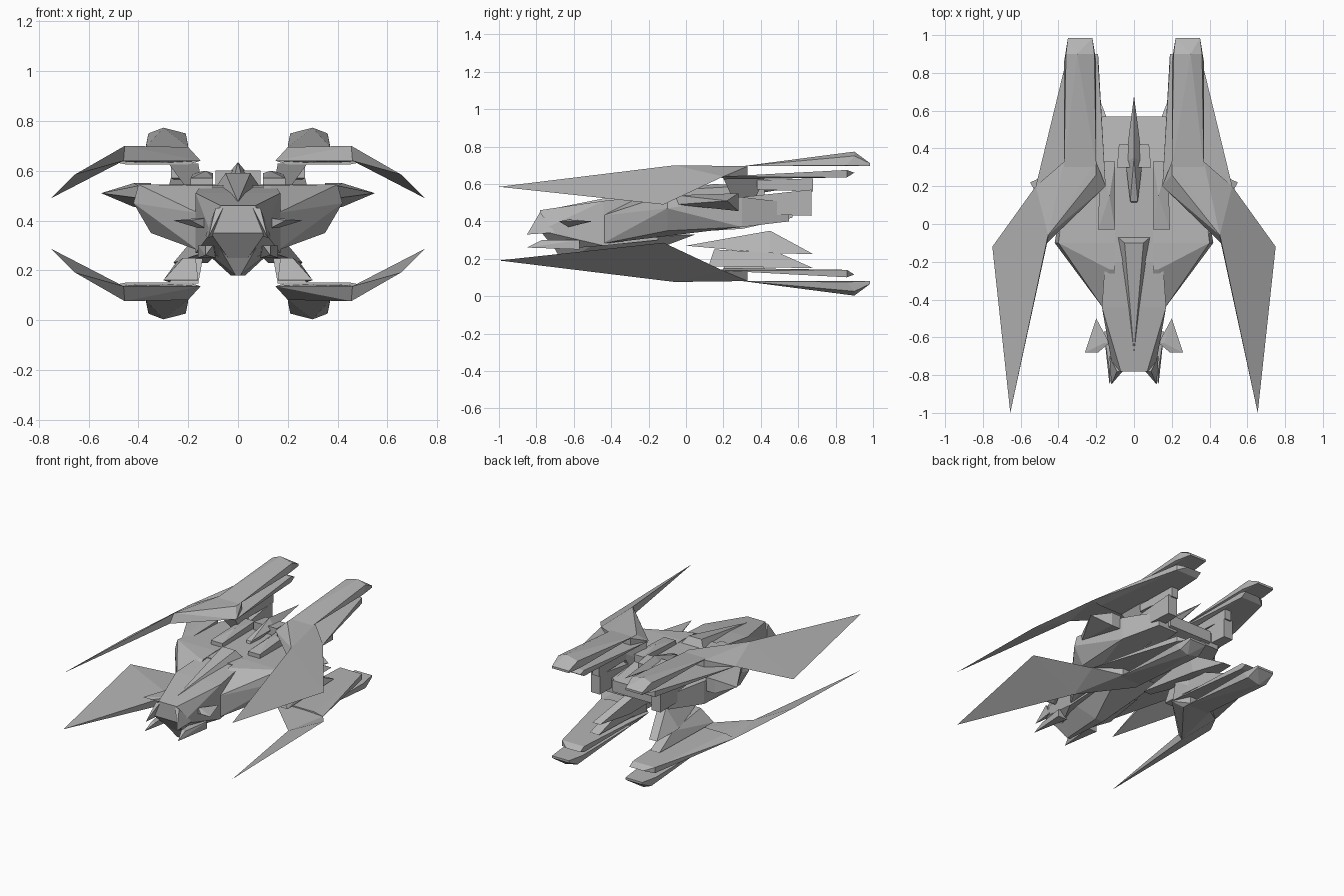
import bpy
import bmesh

# Remove the default object
default_cube = bpy.data.objects.get("Cube")
if default_cube:
    bpy.data.objects.remove(default_cube, do_unlink=True)

# Single hull colour
hull_grey = bpy.data.materials.new("hull_grey")
hull_grey.use_nodes = True
grey = 0.46
colour = (grey, grey, grey, 1)
hull_grey.diffuse_color = colour
shader = next(n for n in hull_grey.node_tree.nodes if n.type == "BSDF_PRINCIPLED")
shader.inputs["Base Color"].default_value = colour

WING_SPACING = 0.776  # height of an upper wing point plus its lower twin


def point(x, y, z):
    """A single corner."""
    return [(x, y, z)]


def edge(y, inner, outer, z):
    """A crosswise edge between two distances from the centre line."""
    return [(inner, y, z), (outer, y, z)]


def section(y, inner, outer, low, high):
    """A rectangular cross-section facing along the ship."""
    return edge(y, inner, outer, low) + edge(y, inner, outer, high)


def solid(name, points):
    """Faceted convex solid wrapped around a few corner points."""
    bm = bmesh.new()
    for corner in points:
        bm.verts.new(corner)
    bmesh.ops.remove_doubles(bm, verts=bm.verts, dist=0.001)
    result = bmesh.ops.convex_hull(bm, input=bm.verts)
    unused = [g for g in result["geom_interior"] if isinstance(g, bmesh.types.BMVert)]
    bmesh.ops.delete(bm, geom=unused, context="VERTS")
    bmesh.ops.dissolve_limit(bm, angle_limit=0.01, verts=bm.verts, edges=bm.edges)
    bmesh.ops.recalc_face_normals(bm, faces=bm.faces)
    mesh = bpy.data.meshes.new(name)
    bm.to_mesh(mesh)
    bm.free()
    mesh.materials.append(hull_grey)
    obj = bpy.data.objects.new(name, mesh)
    bpy.context.scene.collection.objects.link(obj)


def mirrored(points):
    return [(-x, y, z) for x, y, z in points]


def centre(name, points):
    """Solid on the centre line; points are given for the left half."""
    solid(name, points + mirrored(points))


def pair(name, points):
    """Left and right copies of a part."""
    solid("left_" + name, points)
    solid("right_" + name, mirrored(points))


def quad(name, points):
    """Upper and lower copies of a left and right pair."""
    pair("upper_" + name, points)
    pair("lower_" + name, [(x, y, WING_SPACING - z) for x, y, z in points])


# Corners shared by the wing parts
elbow = point(x=.455, y=-.06, z=.7)
elbow_base = point(x=.46, y=-.1, z=.64)
heel = point(x=.52, y=.2, z=.64)
armpit = point(x=.15, y=.2, z=.64)

# Forward swept blades
blade_tip = point(x=.655, y=-1, z=.585)
blade_corner = point(x=.75, y=-.12, z=.49)
quad("wing_blade", blade_tip + blade_corner + elbow + elbow_base + heel)

# Wing roots, which fold over the blades, and the tails behind them
quad("wing_root", elbow + elbow_base + heel + armpit
     + point(x=.2, y=.26, z=.695)
     + section(y=.33, inner=.2, outer=.37, low=.63, high=.695))
quad("wing_tail", heel + armpit
     + edge(y=.2, inner=.2, outer=.45, z=.625)
     + section(y=.86, inner=.19, outer=.36, low=.635, high=.675)
     + edge(y=.9, inner=.19, outer=.3, z=.66))

# Tapered thrusters on the outer faces of the wings
quad("wing_thruster",
     edge(y=.3, inner=.2, outer=.37, z=.695)
     + edge(y=.86, inner=.2, outer=.37, z=.7)
     + edge(y=.9, inner=.21, outer=.36, z=.75)
     + point(x=.3, y=.9, z=.773)
     + section(y=.985, inner=.22, outer=.35, low=.695, high=.71))

# Nose, lower wedge and cockpit ridge
centre("nose",
       edge(y=-.78, inner=0, outer=.07, z=.46)
       + edge(y=-.78, inner=0, outer=.11, z=.35)
       + edge(y=-.7, inner=0, outer=.04, z=.25)
       + section(y=-.44, inner=0, outer=.17, low=.27, high=.51)
       + section(y=-.15, inner=0, outer=.15, low=.3, high=.54))
centre("keel",
       edge(y=-.74, inner=0, outer=.09, z=.32)
       + point(x=.01, y=-.66, z=.18)
       + point(x=.03, y=-.35, z=.18)
       + edge(y=-.45, inner=0, outer=.16, z=.3)
       + edge(y=.05, inner=0, outer=.15, z=.33))
centre("cockpit_ridge",
       point(x=0, y=-.68, z=.475)
       + edge(y=-.1, inner=0, outer=.05, z=.59)
       + edge(y=-.07, inner=0, outer=.085, z=.54)
       + edge(y=-.4, inner=0, outer=.04, z=.5))

# Broad shoulders and winglets
pair("shoulder",
     section(y=-.45, inner=.1, outer=.16, low=.28, high=.43)
     + edge(y=-.24, inner=.1, outer=.13, z=.54)
     + edge(y=-.1, inner=.1, outer=.4, z=.545)
     + point(x=.42, y=-.1, z=.47)
     + edge(y=-.1, inner=.15, outer=.35, z=.35)
     + section(y=.3, inner=.1, outer=.35, low=.37, high=.53)
     + section(y=.55, inner=.1, outer=.25, low=.4, high=.5))
pair("winglet",
     point(x=.55, y=.22, z=.51)
     + section(y=-.05, inner=.35, outer=.4, low=.49, high=.54)
     + section(y=.28, inner=.35, outer=.42, low=.455, high=.55))

# Rear deck and the details on top of it
centre("rear_deck",
       section(y=-.2, inner=0, outer=.12, low=.33, high=.54)
       + section(y=.3, inner=0, outer=.17, low=.36, high=.545)
       + section(y=.57, inner=0, outer=.17, low=.42, high=.5))
centre("tail_fin",
       point(x=0, y=.68, z=.6)
       + point(x=0, y=.35, z=.635)
       + point(x=.045, y=.33, z=.58)
       + point(x=0, y=.1, z=.5)
       + point(x=.02, y=.12, z=.56))
centre("deck_block",
       section(y=.3, inner=0, outer=.09, low=.52, high=.6)
       + section(y=.42, inner=0, outer=.08, low=.52, high=.59))
pair("deck_pod",
     section(y=-.03, inner=.1, outer=.19, low=.53, high=.57)
     + point(x=.13, y=.15, z=.6)
     + section(y=.33, inner=.1, outer=.18, low=.53, high=.59))

# Engine blocks between the wings
pair("upper_engine",
     section(y=.38, inner=.19, outer=.27, low=.57, high=.62)
     + section(y=.68, inner=.2, outer=.25, low=.56, high=.63))
pair("middle_engine",
     section(y=.3, inner=.18, outer=.28, low=.44, high=.53)
     + section(y=.67, inner=.2, outer=.27, low=.43, high=.57))
pair("lower_engine",
     edge(y=0, inner=.08, outer=.14, z=.27)
     + edge(y=.45, inner=.1, outer=.16, z=.35)
     + edge(y=.45, inner=.12, outer=.26, z=.23)
     + edge(y=.68, inner=.19, outer=.25, z=.225))
pair("lower_bracket",
     edge(y=.12, inner=.16, outer=.3, z=.16)
     + edge(y=.15, inner=.17, outer=.22, z=.25)
     + edge(y=.5, inner=.18, outer=.25, z=.23)
     + edge(y=.68, inner=.2, outer=.27, z=.15))

# Pylons joining hull and wings
quad("pylon",
     edge(y=.2, inner=.16, outer=.28, z=.63)
     + edge(y=.42, inner=.2, outer=.27, z=.63)
     + edge(y=.25, inner=.14, outer=.2, z=.52)
     + point(x=.18, y=.36, z=.5))

# Guns beside the nose
pair("chin_gun",
     point(x=.13, y=-.85, z=.26)
     + edge(y=-.77, inner=.1, outer=.13, z=.3)
     + section(y=-.57, inner=.09, outer=.16, low=.25, high=.3))
pair("nose_fang",
     point(x=.12, y=-.85, z=.33)
     + edge(y=-.78, inner=.06, outer=.09, z=.45)
     + edge(y=-.7, inner=.09, outer=.13, z=.34))
pair("cheek_gun",
     edge(y=-.68, inner=.19, outer=.26, z=.4)
     + point(x=.2, y=-.5, z=.4)
     + section(y=-.63, inner=.13, outer=.16, low=.37, high=.41))
